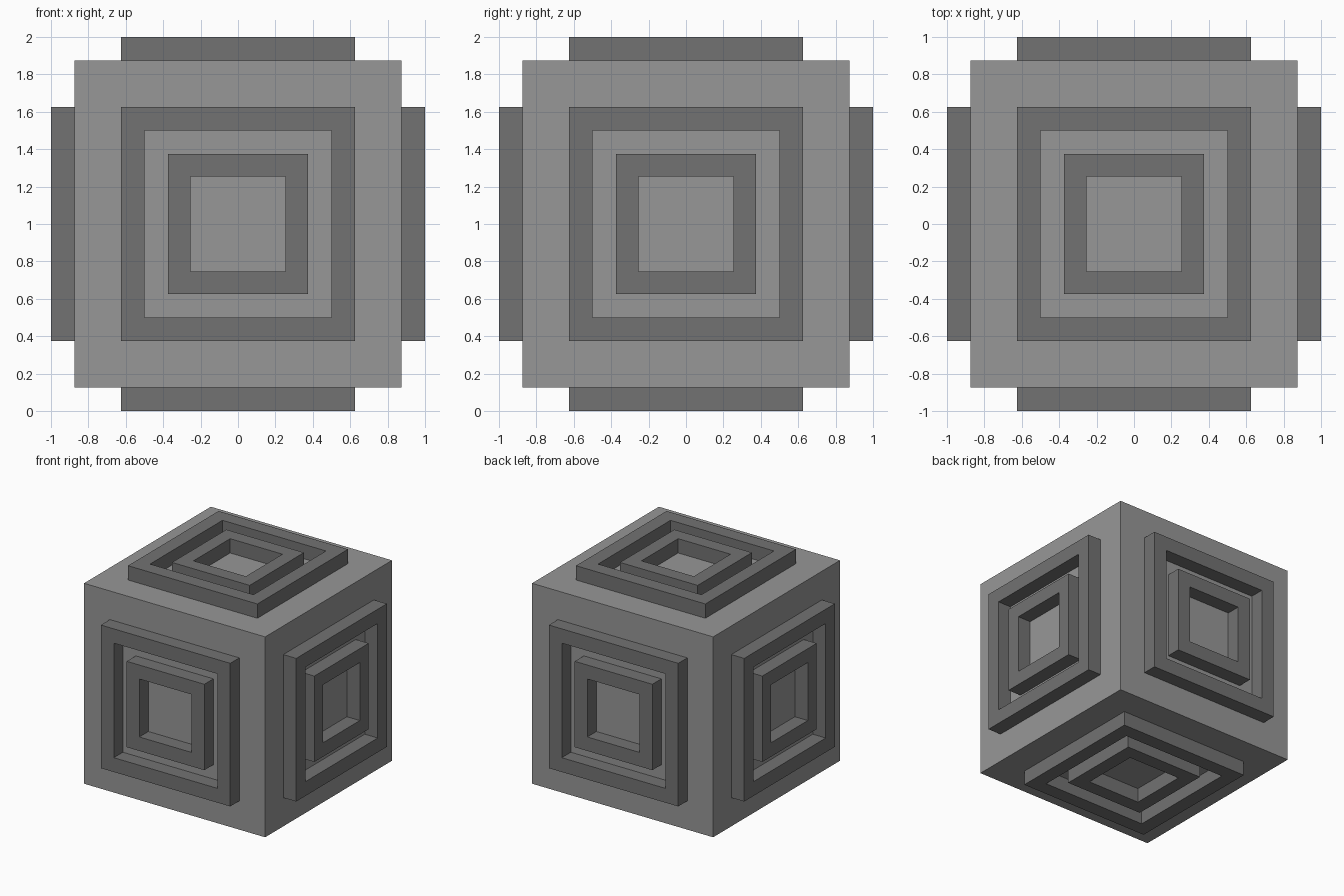
import bpy, bmesh
from mathutils import Matrix, Vector

if "Cube" in bpy.data.objects:
    bpy.data.objects.remove(bpy.data.objects["Cube"])

CORE = 0.875    # half size of the cube
RISE = 0.125    # how far the frames stand out
CENTRE = Vector((0, 0, 1))


def material(name, value):
    mat = bpy.data.materials.new(name)
    mat.diffuse_color = (value, value, value, 1)
    mat.use_nodes = True
    mat.node_tree.nodes["Principled BSDF"].inputs["Base Color"].default_value = mat.diffuse_color
    return mat


light_grey = material("light_grey", 0.31)
dark_grey = material("dark_grey", 0.17)


def add_object(name, bm, mat, matrix):
    mesh = bpy.data.meshes.new(name)
    bmesh.ops.recalc_face_normals(bm, faces=bm.faces)
    bm.to_mesh(mesh)
    bm.free()
    mesh.materials.append(mat)
    obj = bpy.data.objects.new(name, mesh)
    obj.matrix_world = matrix
    bpy.context.collection.objects.link(obj)


def square_frame(name, outer, inner, matrix):
    """Square ring standing on the cube face along local +z."""
    bm = bmesh.new()
    profile = [(outer, CORE), (outer, CORE + RISE), (inner, CORE + RISE), (inner, CORE)]
    corners = [(-1, -1), (1, -1), (1, 1), (-1, 1)]
    rings = [[bm.verts.new((sx * r, sy * r, z)) for r, z in profile] for sx, sy in corners]
    for i in range(4):
        a, b = rings[i], rings[(i + 1) % 4]
        for j in range(4):
            k = (j + 1) % 4
            bm.faces.new((a[j], b[j], b[k], a[k]))
    add_object(name, bm, dark_grey, matrix)


# Central cube
bm = bmesh.new()
bmesh.ops.create_cube(bm, size=2 * CORE)
add_object("cube_body", bm, light_grey, Matrix.Translation(CENTRE))

# Two nested square frames on each of the six sides
sides = {"front": (0, -1, 0), "back": (0, 1, 0), "left": (-1, 0, 0),
         "right": (1, 0, 0), "top": (0, 0, 1), "bottom": (0, 0, -1)}
for side, direction in sides.items():
    turn = Vector(direction).to_track_quat('Z', 'Y').to_matrix().to_4x4()
    matrix = Matrix.Translation(CENTRE) @ turn
    square_frame(side + "_outer_frame", 0.625, 0.5, matrix)
    square_frame(side + "_inner_frame", 0.375, 0.253, matrix)
